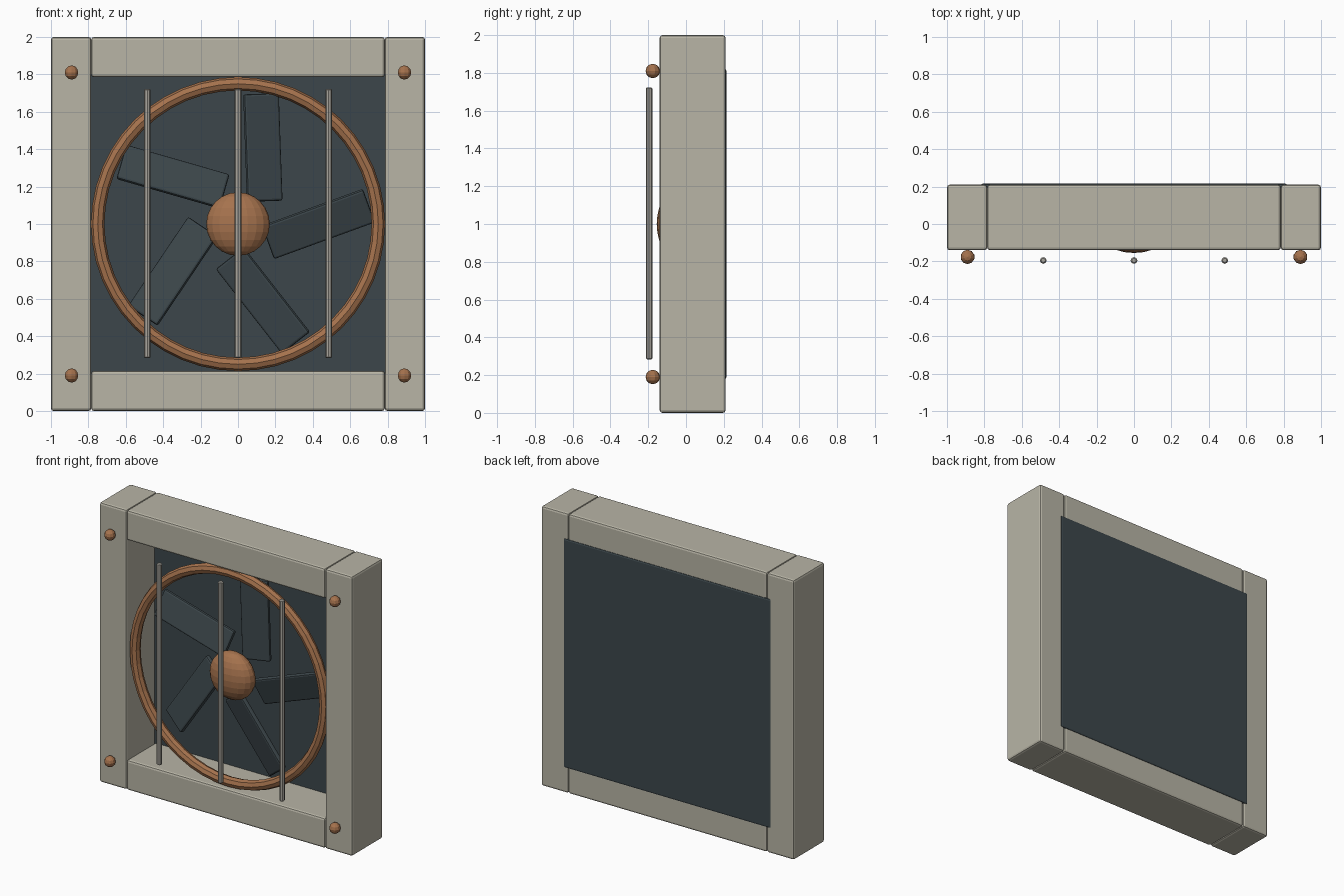
import bpy
from math import radians, cos, sin, pi
from mathutils import Matrix

if "Cube" in bpy.data.objects:
    bpy.data.objects.remove(bpy.data.objects["Cube"])


def material(name, rgb):
    m = bpy.data.materials.new(name)
    m.diffuse_color = (*rgb, 1)
    m.use_nodes = True
    m.node_tree.nodes["Principled BSDF"].inputs["Base Color"].default_value = m.diffuse_color
    return m


CASING = material("casing_paint", (0.48, 0.46, 0.38))
DARK = material("dark_metal", (0.045, 0.062, 0.07))
COPPER = material("copper", (0.38, 0.17, 0.075))
STEEL = material("steel", (0.40, 0.38, 0.34))


def finish(name, mat, bevel=0, segments=2):
    ob = bpy.context.object
    ob.name = name
    ob.data.materials.append(mat)
    if bevel:
        b = ob.modifiers.new("bevel", 'BEVEL')
        b.width, b.segments = bevel, segments
        b.limit_method = 'ANGLE'
        b.angle_limit = radians(50)
    return ob


def box(name, size, loc, mat, bevel):
    bpy.ops.mesh.primitive_cube_add(size=1)
    bpy.context.object.data.transform(Matrix.Diagonal((*size, 1)))
    ob = finish(name, mat, bevel)
    ob.location = loc
    return ob


def ball(name, radii, loc, segs, rings):
    bpy.ops.mesh.primitive_uv_sphere_add(segments=segs, ring_count=rings, radius=1)
    bpy.context.object.data.transform(Matrix.Diagonal((*radii, 1)))
    ob = finish(name, COPPER)
    ob.location = loc
    return ob


# Casing: side posts, rails and corner bolts
for s, side in ((-1, "left"), (1, "right")):
    box(f"{side}_post", (0.215, 0.35, 2), (s * 0.8925, 0.035, 1), CASING, 0.015)
    for z, end in ((0.19, "lower"), (1.81, "upper")):
        ball(f"{end}_{side}_bolt", (0.038,) * 3, (s * 0.89, -0.176, z), 10, 6)
for z, end in ((0.11, "bottom"), (1.89, "top")):
    box(f"{end}_rail", (1.57, 0.35, 0.215), (0, 0.035, 1 + (z - 1) * 1.0028), CASING, 0.015)

# Back panel
box("back_panel", (1.64, 0.035, 1.64), (0, 0.198, 1), DARK, 0.012)

# Fan ring
bpy.ops.mesh.primitive_torus_add(major_radius=0.75, minor_radius=0.036,
                                 major_segments=48, minor_segments=8,
                                 location=(0, -0.09, 1), rotation=(pi / 2, 0, 0))
finish("fan_ring", COPPER)

# Hub
ball("fan_hub", (0.17, 0.095, 0.17), (0, -0.06, 1), 20, 12)

# Pitched fan blades, skewed 20 degrees off the radial line
for i in range(5):
    a = radians(72 * i)
    blade = box(f"fan_blade_{i + 1}", (0.575, 0.035, 0.195), (0, 0, 0), DARK, 0.012)
    blade.matrix_world = (Matrix.Translation((0.43 * cos(a), 0.01, 1 + 0.43 * sin(a)))
                          @ Matrix.Rotation(-a - radians(20), 4, 'Y')
                          @ Matrix.Rotation(radians(16), 4, 'X'))

# Guard bars
for i, x in enumerate((-0.485, 0, 0.485)):
    bpy.ops.mesh.primitive_cylinder_add(vertices=8, radius=0.018, depth=1.44,
                                        location=(x, -0.195, 1.003))
    finish(f"guard_bar_{i + 1}", STEEL, 0.006, 1)
